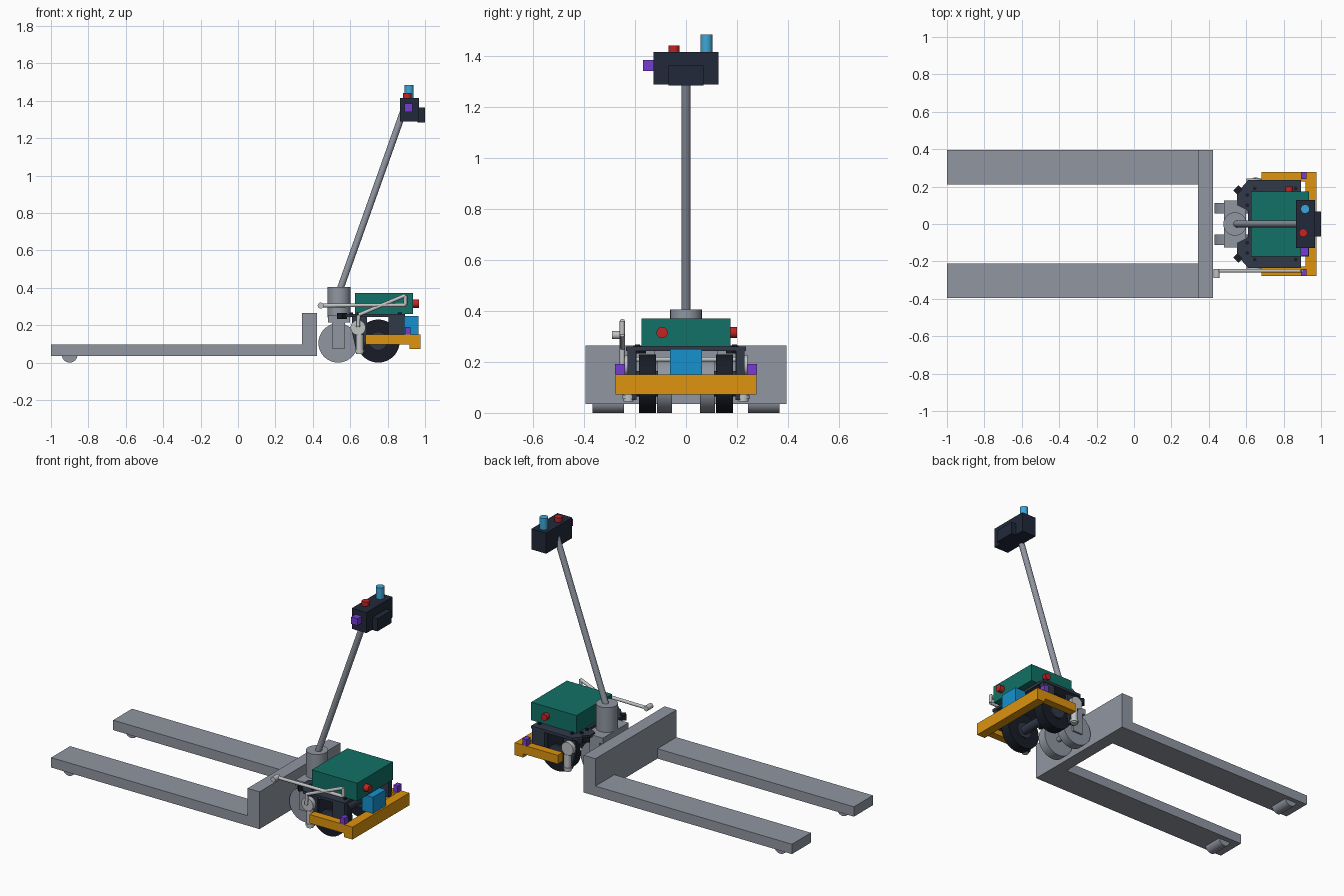
import bpy, bmesh, math
from mathutils import Vector

if "Cube" in bpy.data.objects:
    bpy.data.objects.remove(bpy.data.objects["Cube"])


def material(name, rgb):
    m = bpy.data.materials.new(name)
    m.diffuse_color = tuple((c / 255) ** 2.2 for c in rgb) + (1,)
    m.use_nodes = True
    m.node_tree.nodes["Principled BSDF"].inputs["Base Color"].default_value = m.diffuse_color
    return m


DARK = material("dark", (52, 60, 74))
BLACK = material("rubber", (30, 34, 42))
NAVY = material("navy", (38, 45, 60))
TEAL = material("teal", (24, 112, 102))
ORANGE = material("orange", (220, 146, 22))
BLUE = material("blue", (28, 144, 205))
CYAN = material("cyan", (64, 165, 215))
RED = material("red", (195, 40, 40))
PURPLE = material("purple", (118, 62, 210))
STEEL = material("steel", (190, 193, 195))
GREY = material("grey", (143, 149, 160))


def finish(ob, name, mat):
    ob.name = name
    ob.data.materials.append(mat)
    return ob


def box(name, x, y, z, mat=GREY, turn=0):
    bpy.ops.mesh.primitive_cube_add(size=1, location=(sum(x) / 2, sum(y) / 2, sum(z) / 2),
                                    rotation=(0, 0, turn))
    ob = bpy.context.object
    ob.scale = (x[1] - x[0], y[1] - y[0], z[1] - z[0])
    bpy.ops.object.transform_apply(location=False, rotation=False, scale=True)
    return finish(ob, name, mat)


def rod(name, a, b, r, mat=GREY, sides=32):
    a, b = Vector(a), Vector(b)
    bpy.ops.mesh.primitive_cylinder_add(vertices=sides, radius=r, depth=(b - a).length,
                                        location=(a + b) / 2)
    ob = bpy.context.object
    ob.rotation_euler = (b - a).to_track_quat('Z', 'Y').to_euler()
    bpy.ops.object.shade_smooth_by_angle(angle=math.radians(35))
    return finish(ob, name, mat)


def prism(name, pts, lo, hi, axis, mat):
    # outline in the plane across axis, extruded from lo to hi
    bm = bmesh.new()
    place = (lambda p: (p[0], p[1], lo)) if axis == 'Z' else (lambda p: (p[0], lo, p[1]))
    face = bm.faces.new([bm.verts.new(place(p)) for p in pts])
    ext = bmesh.ops.extrude_face_region(bm, geom=[face])
    d = (0, 0, hi - lo) if axis == 'Z' else (0, hi - lo, 0)
    bmesh.ops.translate(bm, vec=d, verts=[g for g in ext['geom'] if isinstance(g, bmesh.types.BMVert)])
    bmesh.ops.recalc_face_normals(bm, faces=bm.faces)
    me = bpy.data.meshes.new(name)
    bm.to_mesh(me)
    bm.free()
    ob = bpy.data.objects.new(name, me)
    bpy.context.collection.objects.link(ob)
    return finish(ob, name, mat)


def span(s, a, b):
    return tuple(sorted((s * a, s * b)))


# pallet forks and back plate
box("back_plate", (0.342, 0.423), (-0.395, 0.395), (0.035, 0.265))
for s in (-1, 1):
    box("fork", (-1, 0.342), span(s, 0.21, 0.395), (0.035, 0.096))
    rod("fork_roller", (-0.9, s * 0.243, 0.042), (-0.9, s * 0.367, 0.042), 0.042)

# steering yoke and handle
rod("steering_column", (0.54, 0, 0.24), (0.54, 0, 0.405), 0.062, sides=48)
box("yoke", (0.48, 0.60), (-0.125, 0.125), (0.215, 0.252))
for s in (-1, 1):
    rod("steer_wheel", (0.535, s * 0.055, 0.105), (0.535, s * 0.113, 0.105), 0.105, sides=48)
    box("yoke_plate", (0.503, 0.572), span(s, 0.114, 0.125), (0.075, 0.24))
rod("steer_axle", (0.535, -0.12, 0.105), (0.535, 0.12, 0.105), 0.015)
rod("handle_shaft", (0.545, 0, 0.39), (0.89, 0, 1.36), 0.018)

# control head
box("control_head", (0.866, 0.967), (-0.127, 0.127), (1.288, 1.415), NAVY)
box("control_front", (0.96, 1.0), (-0.068, 0.068), (1.285, 1.363), NAVY)
rod("beacon", (0.915, 0.08, 1.41), (0.915, 0.08, 1.485), 0.024, CYAN)
rod("stop_button", (0.905, -0.047, 1.41), (0.905, -0.047, 1.442), 0.022, RED)
box("head_sensor", (0.891, 0.934), (-0.168, -0.125), (1.341, 1.384), PURPLE)

# battery housing with buttons
box("housing", (0.626, 0.936), (-0.174, 0.174), (0.26, 0.371), TEAL)
rod("front_button", (0.93, -0.094, 0.315), (0.968, -0.094, 0.315), 0.022, RED)
rod("side_button", (0.83, 0.17, 0.315), (0.83, 0.2, 0.315), 0.021, RED)

# chassis deck, notched around the steering column
half = [(0.61, 0.07), (0.55, 0.10), (0.55, 0.165), (0.61, 0.235), (0.893, 0.235)]
prism("deck", half + [(x, -y) for x, y in reversed(half)], 0.243, 0.26, 'Z', DARK)
for s in (-1, 1):
    box("clamp_block", (0.54, 0.572), (s * 0.182 - 0.02, s * 0.182 + 0.02), (0.232, 0.264),
        BLACK, turn=-s * math.radians(45))
    for x, y in ((0.605, 0.10), (0.605, 0.155), (0.645, 0.19), (0.865, 0.19)):
        rod("deck_bolt", (x, s * y, 0.258), (x, s * y, 0.268), 0.01, BLACK, 12)
    # drive wheels with hangers
    rod("drive_wheel", (0.75, s * 0.118, 0.115), (0.75, s * 0.184, 0.115), 0.115, BLACK, 48)
    rod("wheel_hub", (0.75, s * 0.11, 0.115), (0.75, s * 0.195, 0.115), 0.05, DARK)
    box("rear_hanger", (0.805, 0.89), span(s, 0.196, 0.23), (0.13, 0.245), DARK)
    prism("front_hanger", [(0.61, 0.245), (0.61, 0.16), (0.635, 0.05), (0.67, 0.05),
                           (0.69, 0.16), (0.69, 0.245)], s * 0.195, s * 0.212, 'Y', DARK)
    # clamp actuators
    rod("actuator", (0.65, s * 0.225, 0.045), (0.65, s * 0.225, 0.15), 0.02, STEEL, 24)
    rod("actuator_cap", (0.65, s * 0.225, 0.055), (0.65, s * 0.225, 0.07), 0.025, STEEL, 24)
    rod("cam_disc", (0.642, s * 0.215, 0.187), (0.642, s * 0.242, 0.187), 0.04, STEEL)
    # bumper arms and sensors
    box("bumper_arm", (0.682, 0.925), span(s, 0.228, 0.277), (0.096, 0.15), ORANGE)
    box("side_sensor", (0.893, 0.922), span(s, 0.24, 0.279), (0.15, 0.191), PURPLE)
rod("drive_axle", (0.75, -0.19, 0.115), (0.75, 0.19, 0.115), 0.028, DARK)
rod("cam_shaft", (0.642, -0.235, 0.21), (0.642, 0.235, 0.21), 0.009, STEEL, 16)

# bumper beam and scanner
box("bumper_beam", (0.918, 0.976), (-0.277, 0.277), (0.073, 0.15), ORANGE)
box("scanner", (0.89, 0.966), (-0.063, 0.063), (0.148, 0.25), BLUE)

# clamp lever with knob
path = [(0.642, 0.19), (0.645, 0.255), (0.895, 0.36), (0.895, 0.308), (0.44, 0.305)]
for i in range(len(path) - 1):
    (x0, z0), (x1, z1) = path[i:i + 2]
    rod("lever_bar", (x0, -0.25, z0), (x1, -0.25, z1), 0.01, STEEL, 16)
rod("lever_knob", (0.442, -0.29, 0.305), (0.442, -0.24, 0.305), 0.016, STEEL, 24)
